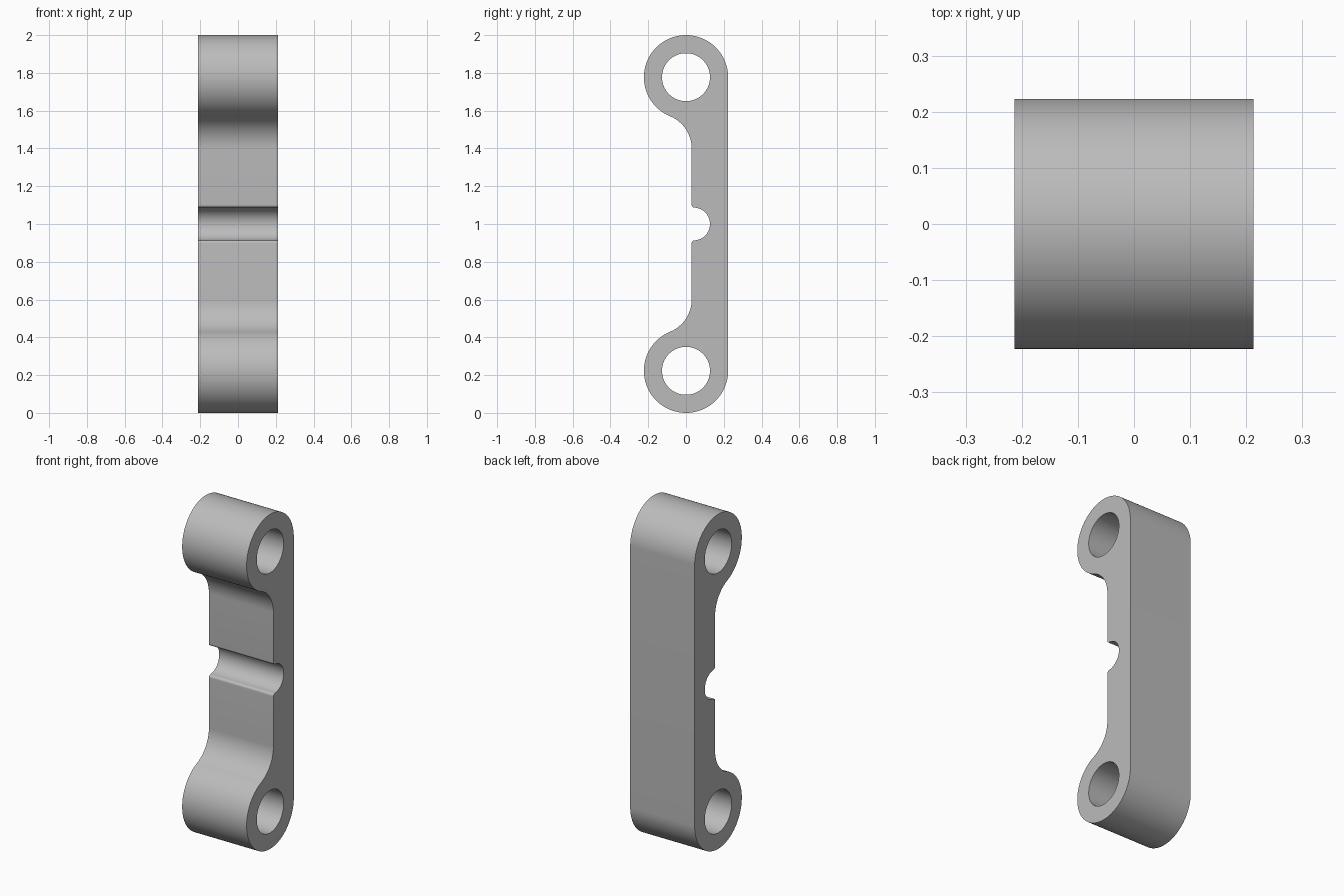
import bpy, bmesh
from math import sin, cos, pi, sqrt, atan2
from mathutils import Matrix

cube = bpy.data.objects.get("Cube")
if cube:
    bpy.data.objects.remove(cube)

HALF_WIDTH = 0.213
RING, HOLE = 0.223, 0.127      # boss and bore radii
BOSS = 0.777                   # boss distance from the middle
WEB = 0.03                     # front face of the web
FILLET = 0.185                 # blend between boss and web
NOTCH, NOTCH_Y, LIP = 0.087, 0.04, 0.015


def arc(cy, cz, r, a0, a1, n):
    return [(cy + r * cos(a0 + (a1 - a0) * i / n),
             cz + r * sin(a0 + (a1 - a0) * i / n)) for i in range(n + 1)]


# Upper half of the outline, from the back over the boss to the notch
fy = WEB - FILLET
drop = sqrt((RING + FILLET) ** 2 - fy ** 2)
fz = BOSS - drop
touch = atan2(drop, fy)
lip_y = WEB + LIP
lip_z = sqrt((NOTCH + LIP) ** 2 - (lip_y - NOTCH_Y) ** 2)
lip_a = atan2(lip_z, lip_y - NOTCH_Y)

upper = arc(0, BOSS, RING, 0, 2 * pi - touch, 64)
upper += arc(fy, fz, FILLET, pi - touch, 0, 20)[1:]
upper += arc(lip_y, lip_z, LIP, pi, pi + lip_a, 8)
upper += arc(NOTCH_Y, 0, NOTCH, lip_a, 0, 16)[1:]
# Mirror it for the lower half
outline = upper + [(y, -z) for y, z in reversed(upper[:-1])]
bores = [arc(0, s * BOSS, HOLE, 0, 2 * pi, 64)[:-1] for s in (-1, 1)]

# Filled profile, extruded across the width
curve = bpy.data.curves.new("link_profile", "CURVE")
curve.dimensions = "2D"
curve.fill_mode = "BOTH"
curve.extrude = HALF_WIDTH
for loop in [outline] + bores:
    spline = curve.splines.new("POLY")
    spline.points.add(len(loop) - 1)
    for point, (y, z) in zip(spline.points, loop):
        point.co = (y, z, 0, 1)
    spline.use_cyclic_u = True
profile = bpy.data.objects.new("link_profile", curve)
bpy.context.collection.objects.link(profile)
bpy.context.view_layer.update()
depsgraph = bpy.context.evaluated_depsgraph_get()
mesh = bpy.data.meshes.new_from_object(profile.evaluated_get(depsgraph))
bpy.data.objects.remove(profile)

# Stand the link up: profile plane to YZ, extrusion along X
stand = Matrix(((0, 0, 1, 0), (1, 0, 0, 0), (0, 1, 0, 1), (0, 0, 0, 1)))
bm = bmesh.new()
bm.from_mesh(mesh)
bm.transform(stand)
bmesh.ops.remove_doubles(bm, verts=bm.verts, dist=0.0002)
bmesh.ops.recalc_face_normals(bm, faces=bm.faces)
bm.to_mesh(mesh)
bm.free()

link = bpy.data.objects.new("link_bar", mesh)
bpy.context.collection.objects.link(link)

grey = bpy.data.materials.new("plain_grey")
grey.use_nodes = True
colour = (0.5, 0.5, 0.5, 1)
grey.diffuse_color = colour
grey.node_tree.nodes["Principled BSDF"].inputs["Base Color"].default_value = colour
mesh.materials.clear()
mesh.materials.append(grey)

bpy.ops.object.select_all(action="DESELECT")
link.select_set(True)
bpy.context.view_layer.objects.active = link
bpy.ops.object.shade_smooth_by_angle(angle=pi / 6)
